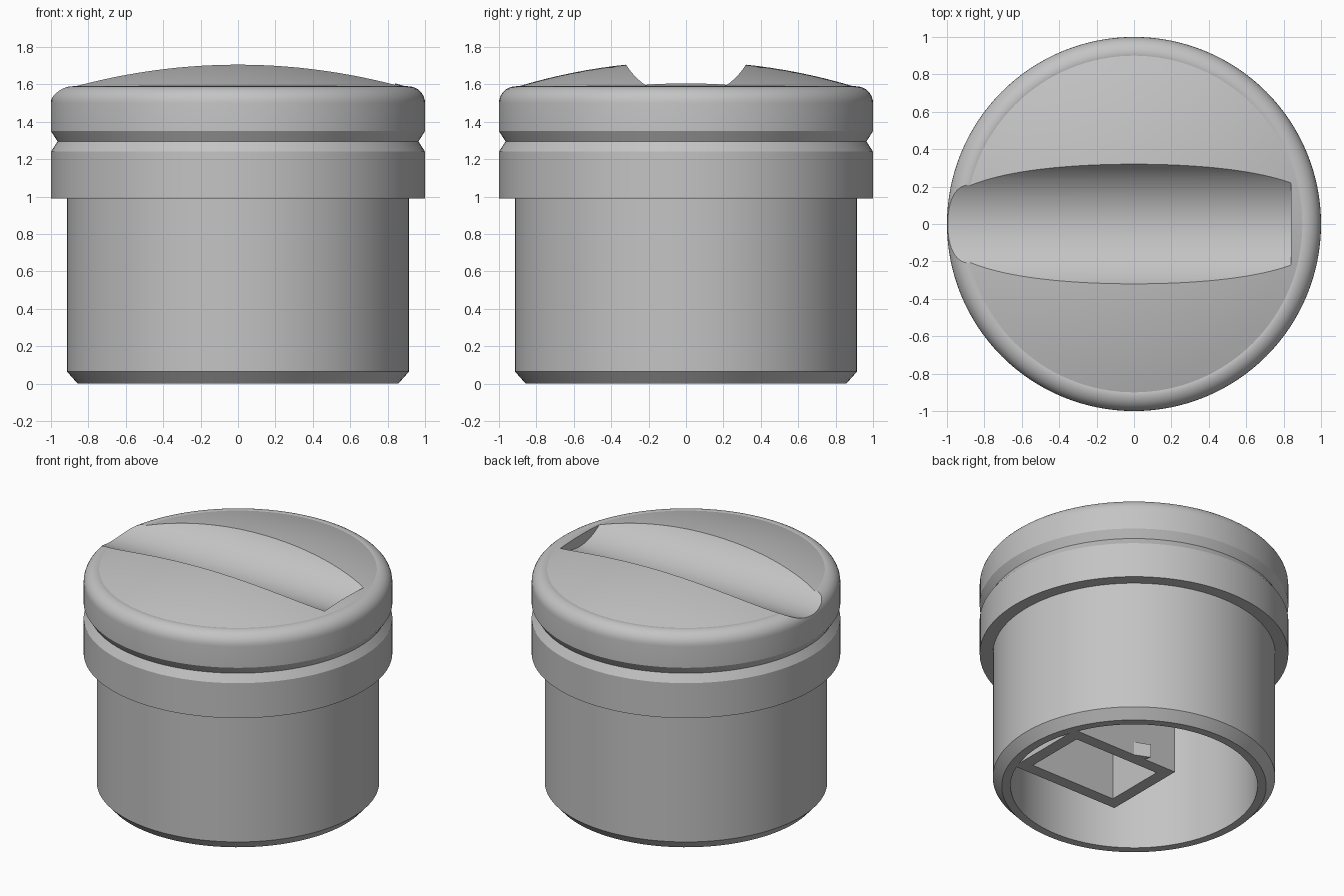
import bpy
import bmesh
from math import pi, sin, cos, sqrt, radians

cube = bpy.data.objects.get("Cube")
if cube:
    bpy.data.objects.remove(cube, do_unlink=True)

grey = bpy.data.materials.new("plain grey")
grey.use_nodes = True
colour = (0.55, 0.55, 0.55, 1)
grey.diffuse_color = colour
grey.node_tree.nodes["Principled BSDF"].inputs["Base Color"].default_value = colour


def make_object(name, bm):
    bmesh.ops.recalc_face_normals(bm, faces=bm.faces)
    mesh = bpy.data.meshes.new(name)
    bm.to_mesh(mesh)
    bm.free()
    mesh.materials.append(grey)
    ob = bpy.data.objects.new(name, mesh)
    bpy.context.collection.objects.link(ob)
    return ob


def activate(ob):
    bpy.ops.object.select_all(action='DESELECT')
    ob.select_set(True)
    bpy.context.view_layer.objects.active = ob


def lathe(name, profile, steps=128):
    bm = bmesh.new()
    verts = [bm.verts.new((r, 0, z)) for r, z in profile]
    edges = [bm.edges.new(pair) for pair in zip(verts, verts[1:])]
    bmesh.ops.spin(bm, geom=verts + edges, cent=(0, 0, 0), axis=(0, 0, 1),
                   angle=2 * pi, steps=steps)
    bmesh.ops.remove_doubles(bm, verts=bm.verts, dist=0.0001)
    return make_object(name, bm)


def prism(name, outline, z0, z1):
    bm = bmesh.new()
    face = bm.faces.new([bm.verts.new((x, y, z0)) for x, y in outline])
    top = bmesh.ops.extrude_face_region(bm, geom=[face])["geom"]
    for v in top:
        if isinstance(v, bmesh.types.BMVert):
            v.co.z = z1
    return make_object(name, bm)


# Cap body: hollow skirt, stepped head with V groove, rounded rim, domed top
CEILING = 1.4
profile = [(0, CEILING), (0.8, CEILING), (0.8, 0), (0.857, 0), (0.915, 0.065),
           (0.915, 0.99), (1, 0.99), (1, 1.24), (0.965, 1.295), (1, 1.35)]
for i in range(9):
    a = i * pi / 16
    profile.append((0.91 + 0.09 * cos(a), 1.5 + 0.09 * sin(a)))
DOME_R, DOME_TOP = 3.09, 1.722
for i in range(12, -1, -1):
    r = 0.9 * i / 12
    profile.append((r, DOME_TOP - DOME_R + sqrt(DOME_R ** 2 - r ** 2)))
cap = lathe("cap_body", profile)

# Finger slot: round channel open at one rim, ending in an upright wall
bm = bmesh.new()
bmesh.ops.create_cone(bm, cap_ends=True, segments=128, radius1=0.376,
                      radius2=0.376, depth=2.34)
slot = make_object("slot_cutter", bm)
slot.rotation_euler.y = radians(90)
slot.location = (0.84 - 1.17, 0, 1.9025)
slot.hide_render = True
bpy.context.view_layer.update()

cut = cap.modifiers.new("slot", 'BOOLEAN')
cut.operation = 'DIFFERENCE'
cut.solver = 'EXACT'
cut.object = slot
activate(cap)
bpy.ops.object.modifier_apply(modifier=cut.name)
bpy.data.objects.remove(slot, do_unlink=True)
bpy.ops.object.shade_smooth_by_angle(angle=radians(25))

# Square socket hanging inside the skirt
x0, x1, half, wall = -0.09, 0.755, 0.305, 0.12
outline = [(x0, -half), (x1, -half), (x1, half), (x0, half)]
socket = prism("inner_socket", outline, 0.004, CEILING + 0.02)
bm = bmesh.new()
bm.from_mesh(socket.data)
bottom = min(bm.faces, key=lambda f: f.calc_center_median().z)
bmesh.ops.inset_individual(bm, faces=[bottom], thickness=wall)
pocket = bmesh.ops.extrude_face_region(bm, geom=[bottom])["geom"]
bmesh.ops.delete(bm, geom=[bottom], context='FACES_ONLY')
for v in pocket:
    if isinstance(v, bmesh.types.BMVert):
        v.co.z = CEILING - 0.1
bmesh.ops.recalc_face_normals(bm, faces=bm.faces)
bm.to_mesh(socket.data)
bm.free()

# Small catch on the socket's back wall
prism("socket_catch", [(0.27, 0.3), (0.17, 0.3), (0.15, 0.35)], 0.004, 0.1)
